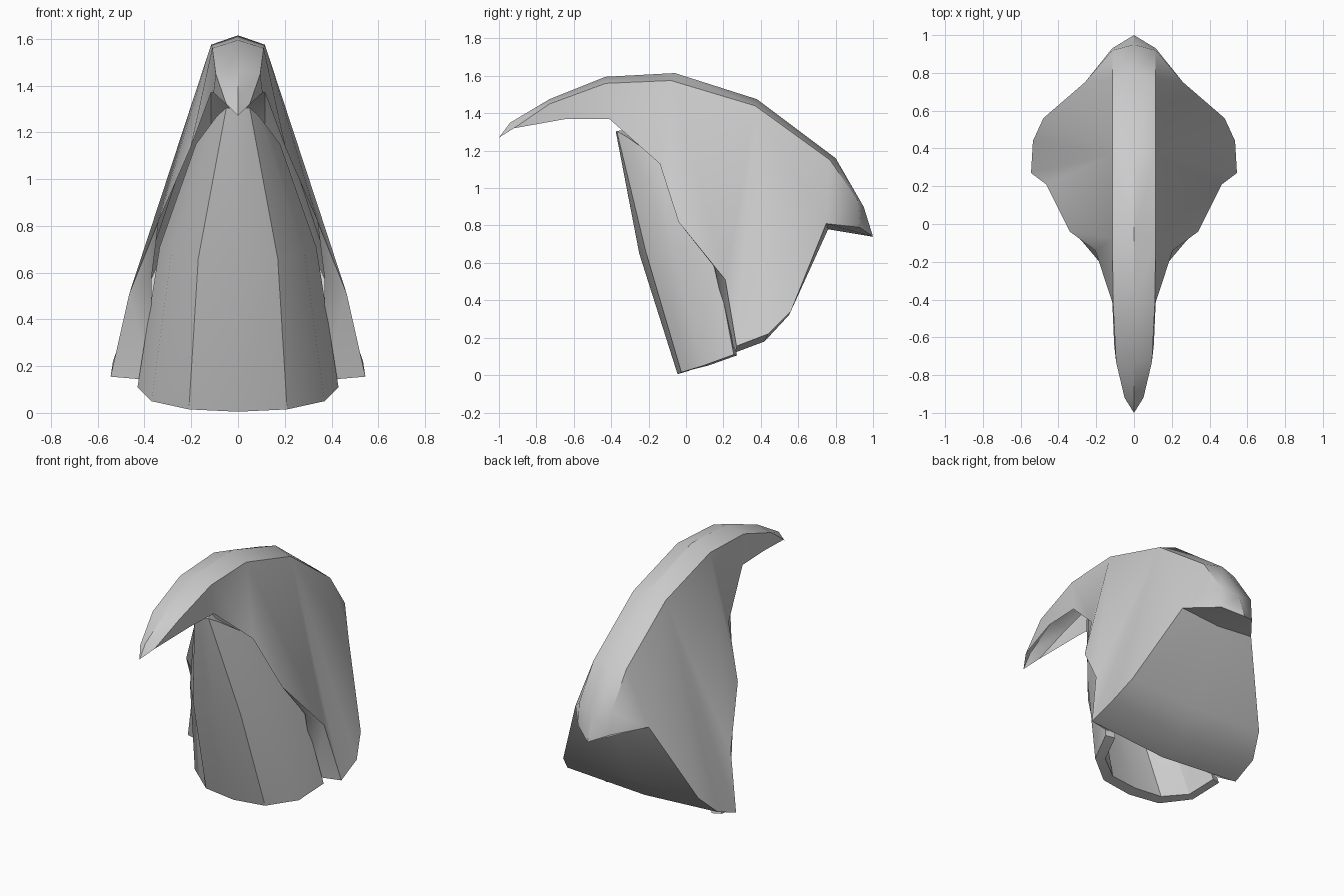
import bpy, bmesh, math

if "Cube" in bpy.data.objects:
    bpy.data.objects.remove(bpy.data.objects["Cube"])


def half_mesh(name, verts, faces, thickness=0.0):
    """Build the +x half, mirror it, optionally thicken it inwards."""
    me = bpy.data.meshes.new(name)
    me.from_pydata(verts, [], faces)
    bm = bmesh.new()
    bm.from_mesh(me)
    if not thickness:
        bmesh.ops.recalc_face_normals(bm, faces=bm.faces)
    bm.to_mesh(me)
    bm.free()
    ob = bpy.data.objects.new(name, me)
    bpy.context.collection.objects.link(ob)
    mirror = ob.modifiers.new("Mirror", 'MIRROR')
    mirror.merge_threshold = 0.002
    if thickness:
        solid = ob.modifiers.new("Solidify", 'SOLIDIFY')
        solid.thickness = thickness
        solid.offset = -1
    bpy.ops.object.select_all(action='DESELECT')
    ob.select_set(True)
    bpy.context.view_layer.objects.active = ob
    for m in list(ob.modifiers):
        bpy.ops.object.modifier_apply(modifier=m.name)
    bpy.ops.object.shade_smooth_by_angle(angle=math.radians(32))
    return ob


# Hood: centre of ridge, side of ridge, lower edge, underside centre, front return
points = {
    'C': [(0, -1, 1.27), (0, -.94, 1.35), (0, -.73, 1.475), (0, -.43, 1.595),
          (0, -.06, 1.615), (0, .38, 1.475), (0, .80, 1.16), (0, .95, .90), (0, 1, .74)],
    'R': [(.05, -.92, 1.32), (.095, -.73, 1.45), (.11, -.43, 1.56), (.115, -.08, 1.575),
          (.115, .37, 1.44), (.115, .77, 1.15), (.115, .92, .93), (.115, .93, .79)],
    'E': [(.105, -.64, 1.37), (.115, -.41, 1.37), (.205, -.14, 1.13), (.34, -.04, .82),
          (.465, .21, .51), (.545, .27, .155), (.535, .44, .22), (.48, .56, .34),
          (.26, .75, .81)],
    'U': [(0, .76, .78), (0, .55, .32), (0, .42, .18), (0, .26, .12)],
    'I': [(.37, .15, .58), (.37, .25, .14)],
}
verts, index = [], {}
for key, pts in points.items():
    for i, p in enumerate(pts):
        index[key + str(i)] = len(verts)
        verts.append(p)
ridge = [f"C{i + 1} C{i + 2} R{i + 1} R{i}" for i in range(7)] + ["C0 C1 R0"]
sides = ["R0 R1 E0", "R1 R2 E1 E0", "R2 R3 E2 E1", "R3 E3 E2", "R3 R4 E4 E3",
         "R4 E5 E4", "R4 E6 E5", "R4 E7 E6", "R4 R5 E8 E7", "R5 R6 E8", "R6 R7 E8"]
underside = ["C8 R7 E8 U0", "U0 E8 E7 U1", "U1 E7 E6 U2", "U2 E6 E5 U3"]
front_return = ["E3 E4 I0", "E4 E5 I1 I0"]
faces = [[index[k] for k in f.split()]
         for f in ridge + sides + underside + front_return]
half_mesh("hood", verts, faces)

# Curved front plate: rows from bottom to top, columns from centre outwards
rows = [
    [(0, -.045, .005), (.21, -.025, .015), (.37, .09, .05), (.43, .255, .11)],
    [(0, -.25, .65), (.17, -.215, .66), (.285, -.08, .68), (.335, .14, .71)],
    [(0, -.375, 1.30), (.05, -.37, 1.305), (.09, -.31, 1.27), (.18, -.14, 1.15)],
]
n = len(rows[0])
plate_faces = [(r * n + c, r * n + c + 1, (r + 1) * n + c + 1, (r + 1) * n + c)
               for r in range(len(rows) - 1) for c in range(n - 1)]
half_mesh("front_plate", [p for row in rows for p in row], plate_faces, thickness=.06)
